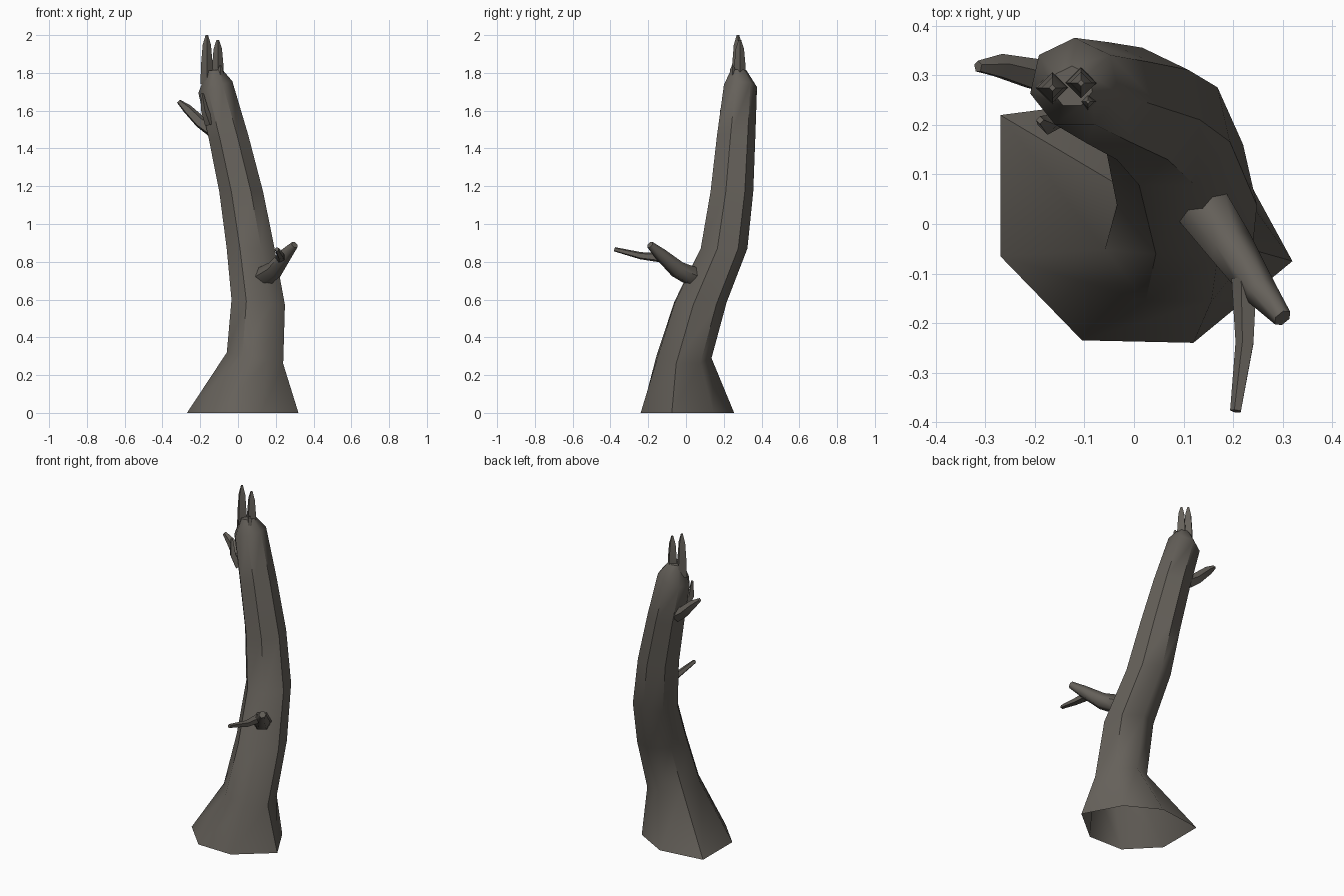
import bpy, bmesh, math
from mathutils import Vector

cube = bpy.data.objects.get("Cube")
if cube:
    bpy.data.objects.remove(cube, do_unlink=True)

bark = bpy.data.materials.new("grey_brown_bark")
bark.use_nodes = True
COLOR = (0.13, 0.118, 0.102, 1)
bark.diffuse_color = COLOR
bark.node_tree.nodes["Principled BSDF"].inputs["Base Color"].default_value = COLOR


def skin_rings(name, rings, cap_start, angle=50):
    """Bridge matching rings of points into one tapering, smooth-shaded tube."""
    bm = bmesh.new()
    loops = [[bm.verts.new(p) for p in ring] for ring in rings]
    n = len(loops[0])
    for low, high in zip(loops, loops[1:]):
        for i in range(n):
            j = (i + 1) % n
            bm.faces.new((low[i], low[j], high[j], high[i]))
    bm.faces.new(loops[-1])
    if cap_start:
        bm.faces.new(loops[0][::-1])
    mesh = bpy.data.meshes.new(name)
    bm.to_mesh(mesh)
    bm.free()
    mesh.materials.append(bark)
    obj = bpy.data.objects.new(name, mesh)
    bpy.context.collection.objects.link(obj)
    bpy.ops.object.select_all(action='DESELECT')
    obj.select_set(True)
    bpy.context.view_layer.objects.active = obj
    bpy.ops.object.shade_smooth_by_angle(angle=math.radians(angle))
    return obj


def branch(name, path, radii, sides=5):
    """Tapering branch whose rings stand square to a bent path."""
    pts = [Vector(p) for p in path]
    rings = []
    for i, (p, r) in enumerate(zip(pts, radii)):
        d = (pts[min(i + 1, len(pts) - 1)] - pts[max(i - 1, 0)]).normalized()
        ref = Vector((0, 1, 0)) if abs(d.z) > 0.9 else Vector((0, 0, 1))
        u = d.cross(ref).normalized()
        v = d.cross(u)
        rings.append([p + r * (math.cos(a) * u + math.sin(a) * v)
                      for a in (math.tau * k / sides for k in range(sides))])
    return skin_rings(name, rings, True, 60)


# Trunk: flared open root ring, then seven-sided rings (x, y, z, radius, tilt)
root = [(0, .255, 0), (-.27, .22, 0), (-.27, -.065, 0), (-.105, -.235, 0),
        (.12, -.24, 0), (.32, -.075, 0), (.2, .145, 0)]
sections = [(.09, -.018, .29, .153, -.2), (.107, .07, .585, .145, -.1),
            (.067, .195, .87, .13, 0), (.017, .237, 1.17, .119, 0),
            (-.05, .26, 1.46, .107, .1), (-.12, .284, 1.725, .092, .35),
            (-.125, .277, 1.815, .042, .1)]
trunk_rings = [root]
for x, y, z, r, tilt in sections:
    ring = []
    for k in range(7):
        a = math.pi / 2 + math.tau * k / 7
        dx, dy = r * math.cos(a), r * math.sin(a)
        ring.append((x + dx, y + dy, z + tilt * dx))
    trunk_rings.append(ring)
skin_rings("trunk", trunk_rings, False)

# Forked lower branch
branch("lower_branch",
       [(.135, .04, .72), (.195, -.045, .76), (.255, -.135, .84), (.3, -.19, .89)],
       [.056, .047, .034, .02], 6)
branch("lower_branch_fork",
       [(.225, -.11, .82), (.225, -.24, .832), (.206, -.378, .866)],
       [.028, .02, .012])

# Upper side branch and the short stub beside it
branch("upper_branch",
       [(-.14, .29, 1.5), (-.2, .3, 1.54), (-.27, .318, 1.61), (-.315, .318, 1.65)],
       [.04, .034, .026, .012])
branch("upper_stub",
       [(-.15, .22, 1.53), (-.175, .2, 1.6), (-.19, .21, 1.69)],
       [.026, .02, .008], 4)

# Broken twigs standing on the crown
for name, x, y, top, size in (("crown_twig_tall", -.165, .275, 2.0, .034),
                              ("crown_twig_short", -.107, .285, 1.975, .034),
                              ("crown_stub", -.093, .247, 1.84, .02)):
    h = top - 1.74
    branch(name,
           [(x, y, 1.74), (x, y, 1.74 + .4 * h), (x, y, 1.74 + .8 * h), (x, y, top)],
           [size, size * .9, size * .65, size * .2], 4)
